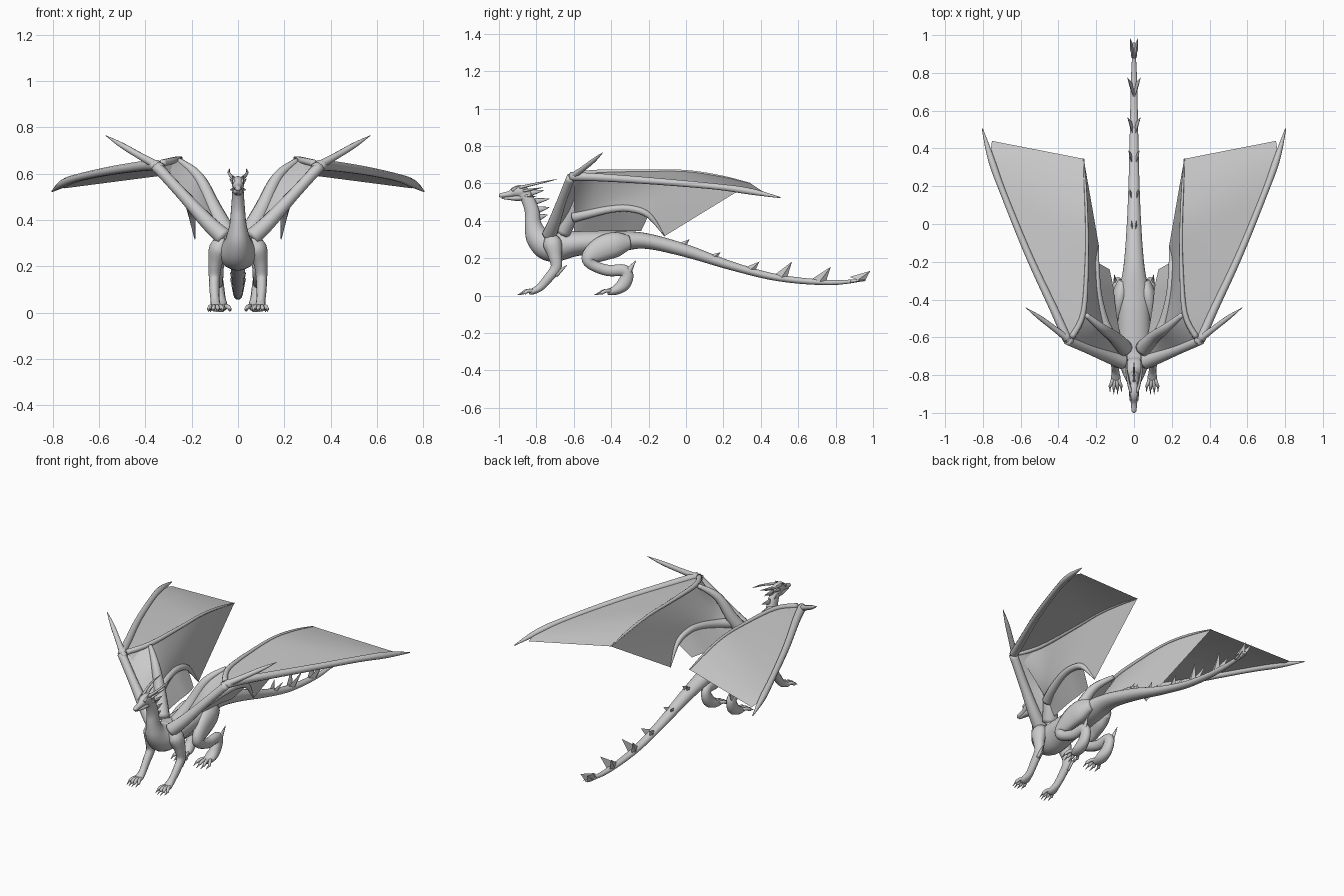
import bpy, bmesh, math
from mathutils import Vector


def spline(pts, n):
    """Catmull-Rom samples through points of any dimension."""
    out, last = [], len(pts) - 1
    for i in range(last):
        a, b, c, d = pts[max(i - 1, 0)], pts[i], pts[i + 1], pts[min(i + 2, last)]
        for k in range(n):
            t = k / n
            out.append([0.5 * (2 * q + (r - p) * t + (2 * p - 5 * q + 4 * r - s) * t * t
                               + (3 * q - p - 3 * r + s) * t ** 3)
                        for p, q, r, s in zip(a, b, c, d)])
    return out + [list(pts[-1])]


def finish(name, bm, mirror, smooth=True):
    bmesh.ops.remove_doubles(bm, verts=bm.verts, dist=0.0003)
    bmesh.ops.recalc_face_normals(bm, faces=bm.faces)
    me = bpy.data.meshes.new(name)
    bm.to_mesh(me)
    bm.free()
    for p in me.polygons:
        p.use_smooth = smooth
    ob = bpy.data.objects.new(name, me)
    bpy.context.collection.objects.link(ob)
    if mirror:
        ob.modifiers.new("mirror", 'MIRROR').use_mirror_merge = False
    return ob


def loft(name, pts, mirror=True, sides=12, n=5):
    """Elliptical tube; each point is x, y, z, radius sideways, radius upward."""
    bm, rings = bmesh.new(), []
    s = spline(pts, n)
    for i, p in enumerate(s):
        t = (Vector(s[min(i + 1, len(s) - 1)][:3]) - Vector(s[max(i - 1, 0)][:3])).normalized()
        side = Vector((1, 0, 0))
        side = (side - t * side.dot(t)).normalized()
        up = t.cross(side)
        rx, rz = max(p[3], 0.001), max(p[4], 0.001)
        rings.append([bm.verts.new(Vector(p[:3]) + side * rx * math.cos(a) + up * rz * math.sin(a))
                      for a in (2 * math.pi * k / sides for k in range(sides))])
    for r, q in zip(rings, rings[1:]):
        for k in range(sides):
            j = (k + 1) % sides
            bm.faces.new((r[k], r[j], q[j], q[k]))
    bm.faces.new(rings[0])
    bm.faces.new(rings[-1])
    return finish(name, bm, mirror)


def spike(name, base, tip, rx, rz, mirror=True):
    mid = [(a + b) / 2 for a, b in zip(base, tip)]
    return loft(name, [(*base, rx, rz), (*mid, rx * .6, rz * .6), (*tip, .001, .001)],
                mirror, sides=8, n=2)


def sheet(name, a, b, n=6, rows=6):
    """Wing skin ruled between two curves with equal point counts."""
    bm = bmesh.new()
    grid = [[bm.verts.new(Vector(p).lerp(Vector(q), k / rows)) for k in range(rows + 1)]
            for p, q in zip(spline(a, n), spline(b, n))]
    for r, q in zip(grid, grid[1:]):
        for k in range(rows):
            bm.faces.new((r[k], r[k + 1], q[k + 1], q[k]))
    return finish(name, bm, True)


def bone(name, path, radii):
    return loft(name, [(*p, r, r) for p, r in zip(path, radii)], sides=10)


# Neck, body and tail in one skin
body = [(-.885, .55, .024, .028), (-.85, .52, .025, .034), (-.823, .45, .03, .039),
        (-.817, .38, .037, .045), (-.79, .31, .056, .066), (-.72, .265, .082, .084),
        (-.6, .277, .088, .068), (-.5, .285, .085, .062), (-.38, .288, .083, .058),
        (-.22, .293, .055, .042), (0, .24, .038, .034), (.25, .157, .028, .023),
        (.5, .094, .022, .018), (.77, .07, .016, .014), (.96, .085, .006, .006)]
loft("body", [(0, *p) for p in body], mirror=False, sides=20)

# Head, jaw and crest
head = [(-1, .535, .005, .006), (-.988, .536, .013, .012), (-.945, .543, .017, .017),
        (-.908, .556, .026, .03), (-.87, .555, .026, .032), (-.835, .535, .012, .018)]
loft("head", [(0, *p) for p in head], mirror=False, sides=16)
jaw = [(-.985, .522, .005, .005), (-.95, .521, .013, .009), (-.9, .522, .021, .016),
       (-.86, .53, .018, .018)]
loft("jaw", [(0, *p) for p in jaw], mirror=False)
loft("horn", [(.016, -.89, .578, .009, .009), (.032, -.83, .592, .007, .007),
              (.04, -.76, .607, .005, .005), (.035, -.69, .622, .001, .001)], sides=8)
spike("brow", (.018, -.93, .562), (.024, -.89, .592), .007, .01)
spike("cheek_horn", (.02, -.87, .56), (.036, -.765, .578), .008, .008)
spike("jaw_horn", (.018, -.865, .535), (.034, -.80, .53), .006, .008)
for y, z, l in ((-.835, .55, .075), (-.805, .505, .075), (-.79, .46, .06), (-.785, .42, .045)):
    spike("neck_spine", (0, y, z), (0, y + l, z + .012), .007, .018, False)

# Paired tail fins: long front slope, steep rear
for y, z, tz, w, l in ((.02, .245, .302, .012, .10), (.185, .187, .232, .024, .10),
                       (.393, .122, .182, .03, .10), (.567, .086, .182, .036, .10),
                       (.775, .07, .155, .036, .10), (.985, .078, .132, .022, .11)):
    bm = bmesh.new()
    v = [bm.verts.new(c) for c in ((.004, y - l, z + l * .2), (.02, y - l * .6, z + .005),
                                   (.006, y - .03, z - .002), (.001, y - l * .6, z + .01),
                                   (w, y, tz))]
    for k in range(4):
        bm.faces.new((v[k], v[(k + 1) % 4], v[4]))
    bm.faces.new(v[:4])
    finish("tail_fin", bm, True, smooth=False)
spike("tail_side_tip", (.006, .88, .076), (.02, .96, .085), .008, .008)

# Front legs
loft("front_leg", [(.06, -.73, .32, .02, .025), (.082, -.715, .28, .042, .05),
                   (.098, -.70, .21, .03, .036), (.102, -.695, .15, .024, .029),
                   (.102, -.735, .095, .021, .025), (.098, -.78, .045, .02, .021),
                   (.097, -.82, .022, .026, .016), (.097, -.84, .015, .015, .01)])
spike("elbow_spur", (.108, -.70, .11), (.112, -.637, .162), .01, .016)
# Hind legs
loft("hind_leg", [(.06, -.30, .285, .025, .035), (.072, -.37, .275, .042, .066),
                  (.085, -.45, .25, .038, .066), (.092, -.515, .205, .032, .045),
                  (.092, -.50, .165, .029, .03), (.09, -.42, .135, .026, .03),
                  (.088, -.335, .135, .025, .032), (.085, -.315, .105, .026, .034),
                  (.082, -.335, .06, .029, .036), (.079, -.375, .03, .034, .026),
                  (.077, -.42, .018, .026, .015)])
spike("hock_spur", (.098, -.315, .12), (.104, -.268, .188), .011, .02)

# Toes and claws
for name, x, y, reach, spread in (("front", .097, -.815, .075, .03),
                                  ("hind", .077, -.39, .09, .042)):
    for k in range(4):
        s = (k - 1.5) / 1.5
        d = reach - .018 * abs(s)
        tx = x + s * spread
        loft(name + "_toe", [(x + s * .014, y, .024, .009, .012),
                             (x + s * spread * .75, y - d * .5, .026, .009, .01),
                             (tx, y - d * .8, .015, .008, .009),
                             (tx, y - d * .9, .013, .003, .003)], sides=8, n=3)
        spike(name + "_claw", (tx, y - d * .75, .018), (tx, y - d - .018, .003), .006, .007)

# Wing bones
lead = [(.352, -.615, .637), (.42, -.46, .632), (.555, -.17, .612), (.69, .16, .583),
        (.755, .34, .558), (.803, .505, .524)]
ridge = [(.33, -.6, .645), (.268, -.47, .66), (.25, -.2, .666), (.25, .0, .664),
         (.257, .18, .638), (.266, .345, .6)]
inner = [(.12, -.6, .42), (.155, -.52, .437), (.185, -.4, .462), (.197, -.3, .465),
         (.2, -.2, .43), (.186, -.115, .318)]
fore = [(.06, -.73, .325), (.13, -.705, .39), (.235, -.665, .505), (.355, -.615, .635)]
upper = [(.05, -.66, .34), (.105, -.6, .45), (.17, -.55, .585), (.255, -.48, .658)]
bone("wing_leading_finger", lead, (.024, .022, .019, .017, .018, .003))
bone("wing_second_finger", ridge, (.016, .014, .01, .008, .007, .003))
bone("wing_inner_finger", inner, (.03, .024, .02, .019, .016, .002))
bone("wing_forearm", fore, (.04, .034, .026, .024))
bone("wing_upper_arm", upper, (.045, .035, .024, .012))
bone("wing_thumb", [(.33, -.625, .625), (.42, -.555, .675), (.5, -.495, .722), (.573, -.443, .766)],
     (.02, .015, .012, .001))

# Wing skins
outer_edge = lead[:-1] + [(.752, .44, .537)]
sheet("wing_outer_skin", outer_edge, ridge)
sheet("wing_inner_skin", ridge, inner)
sheet("wing_arm_skin", fore, upper)
sheet("wing_root_skin", inner[:5], [(.07, -.6, .34), (.085, -.52, .343), (.1, -.42, .345),
                                    (.11, -.33, .345), (.13, -.24, .345)])
